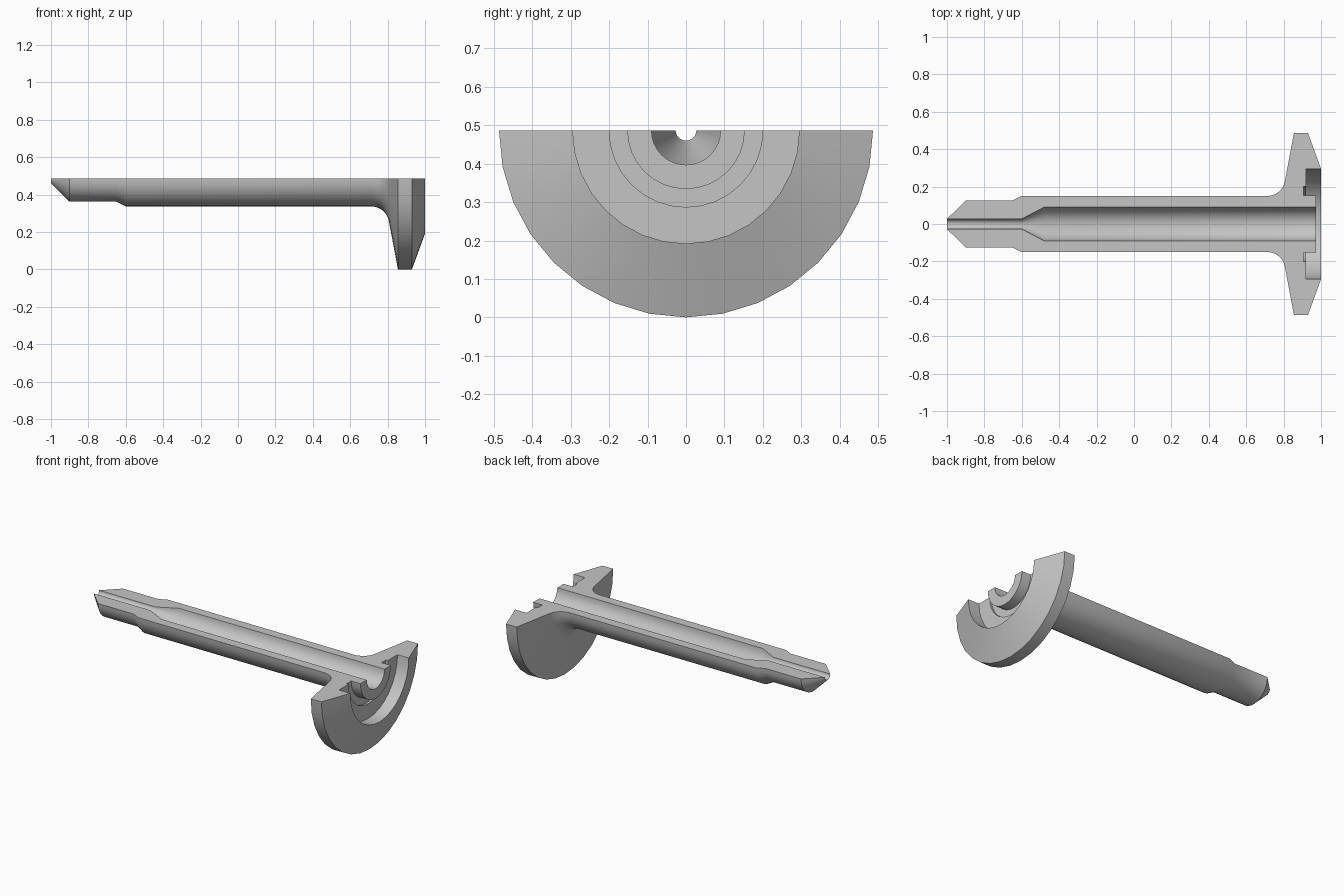
import bpy
import bmesh
from math import sin, cos, pi, radians

cube = bpy.data.objects.get("Cube")
if cube:
    bpy.data.objects.remove(cube, do_unlink=True)

AXIS_Z = 0.487   # height of the turning axis and of the flat cut face
STEPS = 16       # segments in the half turn

# Single plain grey
grey = bpy.data.materials.new("light_grey")
grey.use_nodes = True
colour = (0.56, 0.56, 0.56, 1)
grey.diffuse_color = colour
grey.node_tree.nodes["Principled BSDF"].inputs["Base Color"].default_value = colour


def fillet(cx, cr, radius, start, end, count):
    """Arc points in (x, radius) space."""
    angles = [radians(start + (end - start) * i / count) for i in range(count + 1)]
    return [(cx + radius * cos(a), cr + radius * sin(a)) for a in angles]


def half_turn(name, profile):
    """Closed half revolution of a profile below the x axis, capped flat on top."""
    bm = bmesh.new()
    rings = []
    for s in range(STEPS + 1):
        a = pi * s / STEPS
        rings.append([bm.verts.new((x, r * cos(a), AXIS_Z - r * sin(a)))
                      for x, r in profile])
    n = len(profile)
    for a, b in zip(rings, rings[1:]):
        for i in range(n):
            j = (i + 1) % n
            bm.faces.new((a[i], a[j], b[j], b[i]))
    bm.faces.new(rings[0])
    bm.faces.new(rings[-1])
    bmesh.ops.recalc_face_normals(bm, faces=bm.faces)
    mesh = bpy.data.meshes.new(name)
    bm.to_mesh(mesh)
    bm.free()
    mesh.materials.append(grey)
    obj = bpy.data.objects.new(name, mesh)
    bpy.context.collection.objects.link(obj)
    return obj


# Pointed tip, stepped neck and shaft
profile = [(-1, 0.027), (-0.9, 0.125), (-0.65, 0.125), (-0.6, 0.15)]
# Rounded root of the flange
profile += fillet(0.713, 0.245, 0.095, -90, -10.6, 8)
# Flange rim and bevelled front
profile += [(0.855, 0.487), (0.93, 0.487), (1, 0.295)]
# Ring recess with a shallow groove around the central collar
profile += [(0.92, 0.295), (0.92, 0.2), (0.907, 0.2), (0.907, 0.153),
            (0.972, 0.153), (0.972, 0.09)]
# Bore narrowing towards the tip
profile += [(-0.48, 0.09), (-0.6, 0.027)]

spindle = half_turn("flanged_spindle_half", profile)
bpy.ops.object.select_all(action='DESELECT')
spindle.select_set(True)
bpy.context.view_layer.objects.active = spindle
bpy.ops.object.shade_smooth_by_angle(angle=radians(30))
